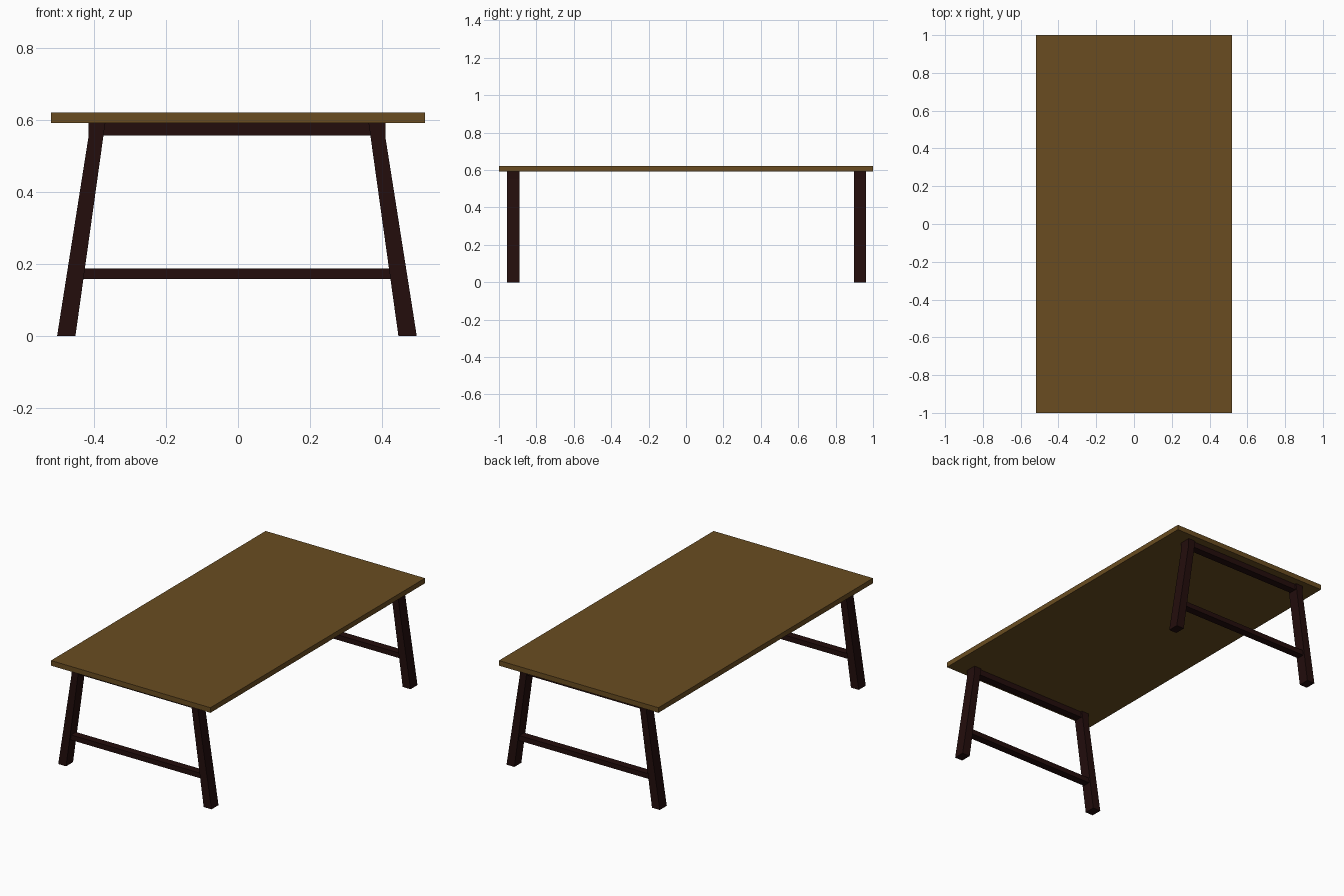
import bpy
import bmesh

if "Cube" in bpy.data.objects:
    bpy.data.objects.remove(bpy.data.objects["Cube"], do_unlink=True)


def make_material(name, rgb):
    mat = bpy.data.materials.new(name)
    mat.use_nodes = True
    color = (*rgb, 1.0)
    mat.diffuse_color = color
    bsdf = next(n for n in mat.node_tree.nodes if n.type == "BSDF_PRINCIPLED")
    bsdf.inputs["Base Color"].default_value = color
    bsdf.inputs["Roughness"].default_value = 0.7
    return mat


def extrude_profile(name, points, y, depth, mat):
    """Solid made from an x/z profile, centred on y and given a depth."""
    bm = bmesh.new()
    face = bm.faces.new([bm.verts.new((x, y - depth / 2, z)) for x, z in points])
    result = bmesh.ops.extrude_face_region(bm, geom=[face])
    moved = [v for v in result["geom"] if isinstance(v, bmesh.types.BMVert)]
    bmesh.ops.translate(bm, verts=moved, vec=(0, depth, 0))
    bmesh.ops.recalc_face_normals(bm, faces=bm.faces)
    mesh = bpy.data.meshes.new(name)
    bm.to_mesh(mesh)
    bm.free()
    mesh.materials.append(mat)
    obj = bpy.data.objects.new(name, mesh)
    bpy.context.collection.objects.link(obj)
    return obj


def bar(name, half_width, z0, z1, x, y, depth, mat):
    left, right = x - half_width, x + half_width
    return extrude_profile(name, [(left, z0), (right, z0), (right, z1), (left, z1)],
                           y, depth, mat)


wood = make_material("oak brown", (0.142, 0.073, 0.0148))
dark = make_material("dark stained wood", (0.0168, 0.0042, 0.0038))

TOP, UNDERSIDE = 0.622, 0.592
FRAME_X, FRAME_Y = -0.003, 0.003
LEG_DEPTH, RAIL_DEPTH = 0.065, 0.045

# Table top
bar("table_top", 0.52, UNDERSIDE, TOP, 0, 0, 2.0, wood)

# Splayed leg with a short upright section at the head
leg_profile = [(0.449, 0), (0.5, 0), (0.413, 0.552), (0.413, UNDERSIDE),
               (0.366, UNDERSIDE), (0.371, 0.558)]

# Two end frames: a pair of legs, an upper rail and a lower stretcher
for end, sign in (("front", -1), ("back", 1)):
    y = FRAME_Y + sign * 0.927
    for side, mirror in (("left", 1), ("right", -1)):
        points = [(FRAME_X + mirror * x, z) for x, z in leg_profile]
        extrude_profile(f"{end}_{side}_leg", points, y, LEG_DEPTH, dark)
    bar(f"{end}_upper_rail", 0.38, 0.558, UNDERSIDE, FRAME_X, y, RAIL_DEPTH, dark)
    bar(f"{end}_stretcher", 0.435, 0.158, 0.188, FRAME_X, y, RAIL_DEPTH, dark)
